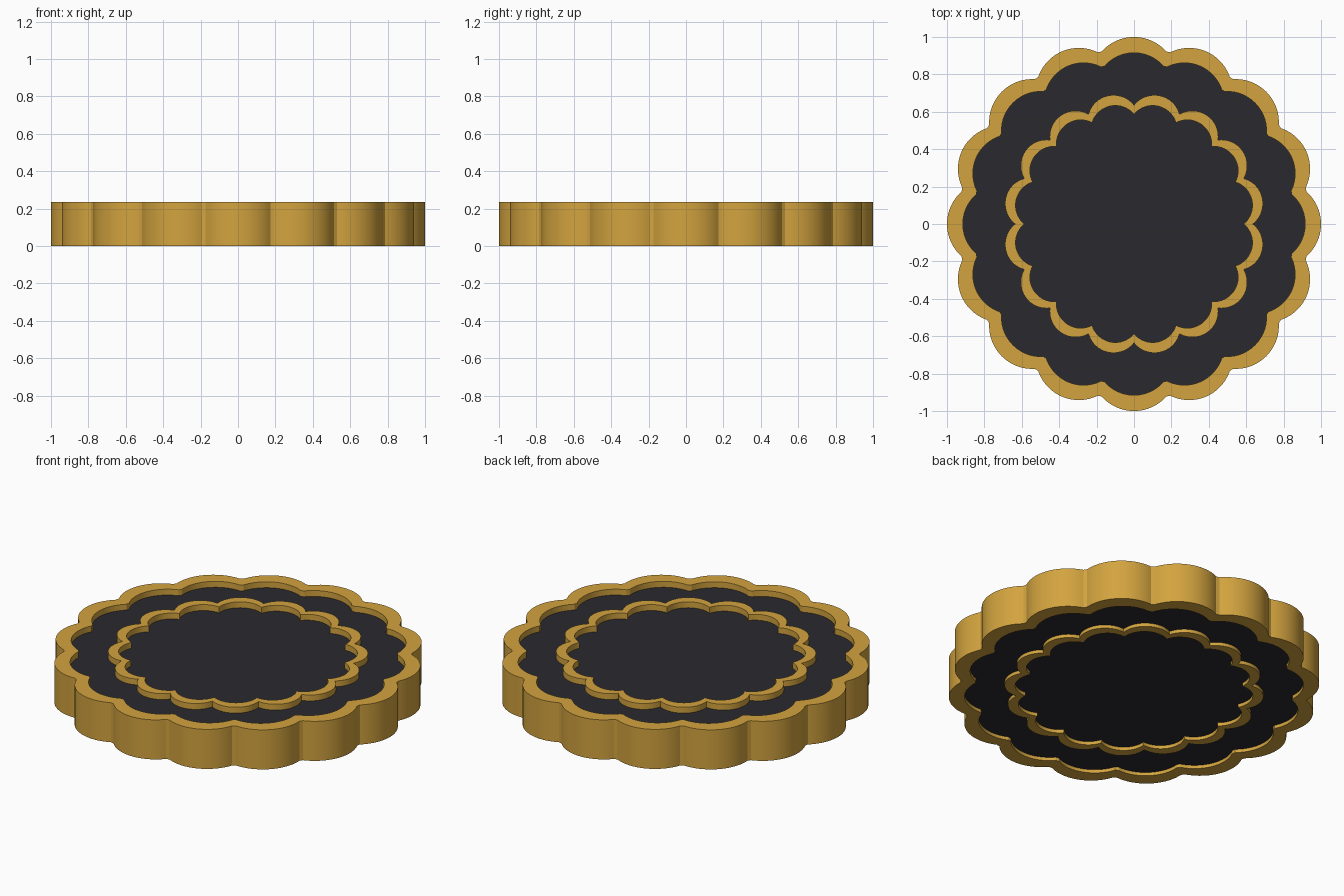
import bpy, bmesh
from math import sin, cos, asin, atan2, pi, radians, sqrt

if "Cube" in bpy.data.objects:
    bpy.data.objects.remove(bpy.data.objects["Cube"])

LOBES = 16
STEPS = 20  # segments per lobe


def material(name, rgb):
    m = bpy.data.materials.new(name)
    m.diffuse_color = (*rgb, 1)
    m.use_nodes = True
    m.node_tree.nodes["Principled BSDF"].inputs["Base Color"].default_value = m.diffuse_color
    return m


gold = material("gold", (0.65, 0.37, 0.05))
dark = material("charcoal", (0.023, 0.022, 0.028))


def scallop(c, r, phase, trim=0.0):
    """Outline of overlapping circles of radius r centred at distance c."""
    half = pi / LOBES
    notch = c * cos(half) + sqrt(r * r - (c * sin(half)) ** 2)
    # sweep angle of each lobe, measured about the lobe's own centre
    sweep = atan2(notch * sin(half), notch * cos(half) - c) - trim
    pts = []
    for i in range(LOBES):
        a = phase + 2 * half * i
        for k in range(STEPS + 1):
            if k == STEPS and trim == 0:
                continue  # shared notch point
            t = a - sweep + 2 * sweep * k / STEPS
            pts.append((c * cos(a) + r * cos(t), c * sin(a) + r * sin(t)))
    return pts


def finish(name, bm, mat):
    bmesh.ops.recalc_face_normals(bm, faces=bm.faces[:])
    me = bpy.data.meshes.new(name)
    bm.to_mesh(me)
    bm.free()
    ob = bpy.data.objects.new(name, me)
    bpy.context.collection.objects.link(ob)
    me.materials.append(mat)
    bpy.ops.object.select_all(action='DESELECT')
    ob.select_set(True)
    bpy.context.view_layer.objects.active = ob
    bpy.ops.object.shade_smooth_by_angle(angle=radians(30))
    return ob


def ring(name, outer, inner, z0, z1, mat):
    bm = bmesh.new()
    loops = [[bm.verts.new((x, y, z)) for x, y in pts]
             for pts, z in ((outer, z0), (outer, z1), (inner, z1), (inner, z0))]
    n = len(outer)
    for j in range(4):
        a, b = loops[j], loops[(j + 1) % 4]
        for i in range(n):
            k = (i + 1) % n
            bm.faces.new((a[i], a[k], b[k], b[i]))
    return finish(name, bm, mat)


def plate(name, pts, z0, z1, mat):
    bm = bmesh.new()
    low = [bm.verts.new((x, y, z0)) for x, y in pts]
    top = [bm.verts.new((x, y, z1)) for x, y in pts]
    n = len(pts)
    bm.faces.new(low[::-1])
    bm.faces.new(top)
    for i in range(n):
        k = (i + 1) % n
        bm.faces.new((low[i], low[k], top[k], top[i]))
    return finish(name, bm, mat)


# Outer scalloped rim, with slightly blunted notches
ring("outer_rim", scallop(0.77, 0.23, 0, 0.06), scallop(0.705, 0.21, 0, 0.06),
     0, 0.235, gold)

# Inner scalloped band, turned by half a lobe
ring("inner_band", scallop(0.561, 0.139, pi / LOBES),
     scallop(0.513, 0.13, pi / LOBES), 0, 0.235, gold)

# Dark disc set between the rims, recessed on both faces
plate("dark_disc", scallop(0.725, 0.215, 0), 0.02, 0.20, dark)
